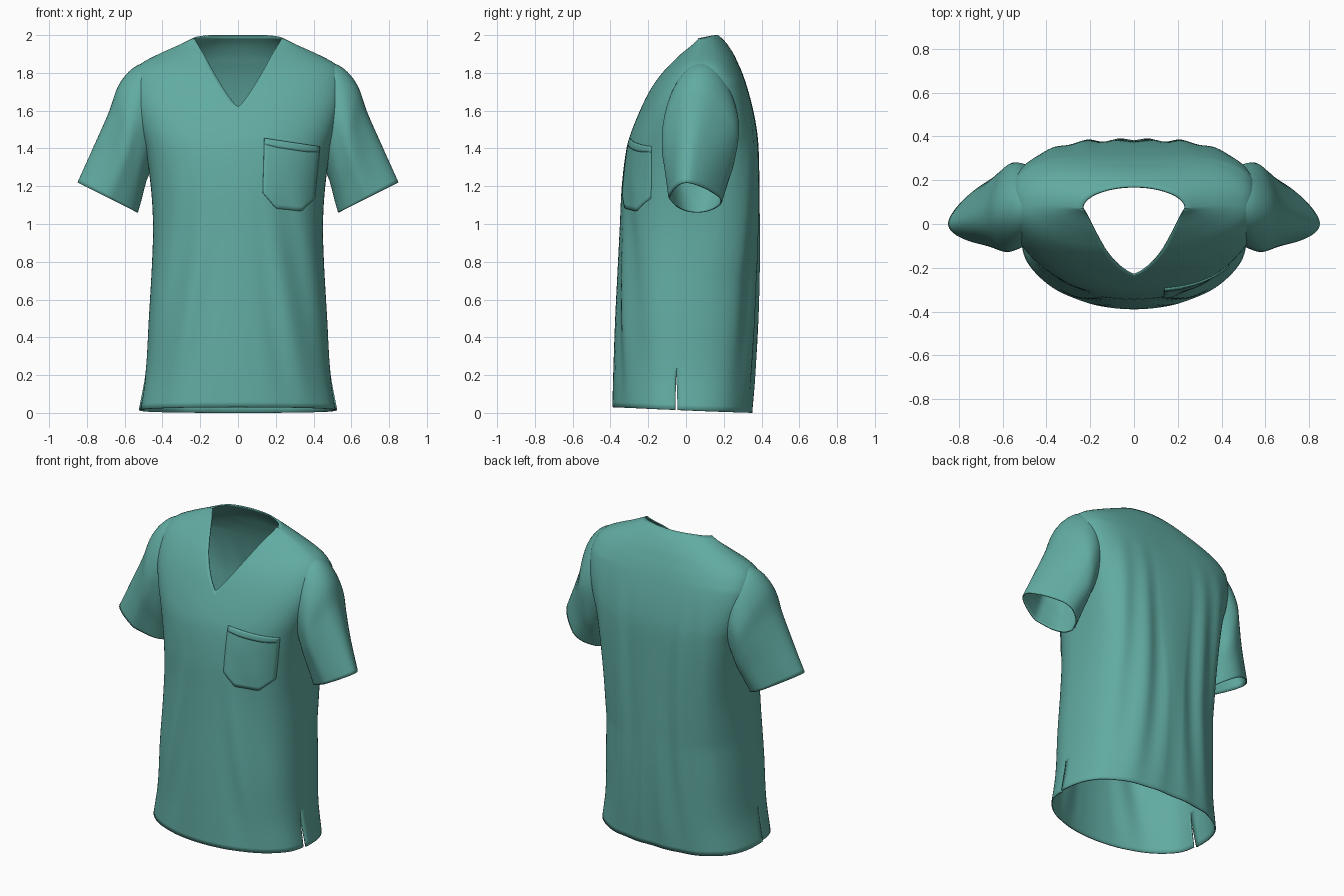
import bpy, bmesh, math
from mathutils import Vector

if "Cube" in bpy.data.objects:
    bpy.data.objects.remove(bpy.data.objects["Cube"])

fabric = bpy.data.materials.new("teal fabric")
fabric.diffuse_color = (0.12, 0.41, 0.36, 1)
fabric.use_nodes = True
fabric.node_tree.nodes["Principled BSDF"].inputs["Base Color"].default_value = fabric.diffuse_color

# height, half width, side seam y, front y, back y, front fullness
PROFILE = [
    (0.00, .525, -.05, -.39, .350, 1.0), (0.20, .490, -.05, -.385, .364, .95),
    (0.50, .472, -.03, -.375, .377, .85), (0.80, .455, .00, -.36, .384, .8),
    (1.00, .450, .02, -.35, .386, .75), (1.20, .462, .04, -.34, .386, .68),
    (1.40, .492, .06, -.315, .382, .6), (1.50, .522, .07, -.285, .373, .58),
    (1.62, .552, .08, -.235, .351, .58), (1.72, .562, .088, -.185, .325, .65),
    (1.80, .550, .09, -.130, .298, .75), (1.85, .512, .09, -.085, .276, .85),
    (1.90, .420, .09, -.04, .252, 1.0), (1.96, .302, .08, .015, .212, 1.0),
    (2.00, .235, .07, .05, .172, 1.0)]
V_LOW = 1.62
SLIT = 0.22


def section(z):
    """Smoothly interpolated profile values at height z."""
    z = min(max(z, 0), 2)
    i = max(k for k in range(len(PROFILE) - 1) if PROFILE[k][0] <= z)
    p, q = PROFILE[i], PROFILE[i + 1]
    o, r = PROFILE[max(i - 1, 0)], PROFILE[min(i + 2, len(PROFILE) - 1)]
    h = q[0] - p[0]
    t = (z - p[0]) / h
    out = []
    for k in range(1, 6):
        m0 = (q[k] - o[k]) / (q[0] - o[0]) * h
        m1 = (r[k] - p[k]) / (r[0] - p[0]) * h
        out.append((2*t**3 - 3*t*t + 1) * p[k] + (t**3 - 2*t*t + t) * m0
                   + (3*t*t - 2*t**3) * q[k] + (t**3 - t*t) * m1)
    return out


def bump(v, lo, hi):
    return math.sin(math.pi * (v - lo) / (hi - lo)) if lo < v < hi else 0


def front_y(x, z):
    w, yc, yf, yb, full = section(z)
    c = max(0, 1 - (x / w) ** 2) ** 0.5
    # diagonal drape folds running from the armpit to the hem
    drape = .011 * math.sin(30 * (x + .2 * z)) * bump(z, -.05, 1.3) * bump(x / w, .2, 1)
    return yc - (yc - yf) * c ** full + drape


def back_point(a, z):
    w, yc, yf, yb, full = section(z)
    # fuller across the shoulder blades, round at the neck
    e = .74 - .2 * bump(z, .7, 2.0)
    e += (1 - e) * min(1, max(0, (z - 1.75) / .23))
    x = w * max(0, math.sin(a)) ** e
    c = max(0, math.cos(a))
    y = yc + (yb - yc) * c ** e
    # broad folds fanning down from the yoke
    fan = x / (.7 + .3 * (1.8 - z) / 1.8) + .05 * math.sin(2.2 * z)
    y -= .010 * (1 + math.cos(fan * 32)) * bump(z, -.15, 1.7) * c - .008 * bump(z, -.15, 1.7) * c
    return x, y


def finish(name, bm, centre, thickness, mirror):
    bmesh.ops.recalc_face_normals(bm, faces=bm.faces)
    side = sum(f.normal.dot(f.calc_center_median() - centre) * f.calc_area() for f in bm.faces)
    if side < 0:
        bmesh.ops.reverse_faces(bm, faces=bm.faces)
    me = bpy.data.meshes.new(name)
    bm.to_mesh(me)
    bm.free()
    me.materials.append(fabric)
    ob = bpy.data.objects.new(name, me)
    bpy.context.collection.objects.link(ob)
    if mirror:
        m = ob.modifiers.new("mirror", 'MIRROR')
        m.use_clip = True
        m.merge_threshold = .0005
    s = ob.modifiers.new("cloth thickness", 'SOLIDIFY')
    s.thickness = thickness
    s.offset = -1
    bpy.ops.object.select_all(action='DESELECT')
    bpy.context.view_layer.objects.active = ob
    ob.select_set(True)
    bpy.ops.object.shade_smooth_by_angle(angle=math.radians(50))
    return ob


def grid_faces(bm, rows, closed=False):
    for a, b in zip(rows, rows[1:]):
        n = len(a)
        for j in range(n if closed else n - 1):
            k = (j + 1) % n
            bm.faces.new((a[j], a[k], b[k], b[j]))


def lift(y, z):
    """Raise the front hem and dip the front of the neck opening."""
    if z < .5:
        return .03 * (1 - z / .5) * max(0, (.35 - y) / .74)
    return -.018 * max(0, (z - 1.9) / .1) * min(1, max(0, (.15 - y) / .09))


# ---- body: right half lofted upward, V neck left open, side slit at the hem
heights = [V_LOW * i / 54 for i in range(55)] + [V_LOW + (2 - V_LOW) * i / 24 for i in range(1, 25)]
N = 36
bm = bmesh.new()
fronts, backs = [], []
for z in heights:
    w, yc = section(z)[:2]
    xv = .232 * ((z - V_LOW) / (2 - V_LOW)) ** .82 if z > V_LOW else 0
    a0 = math.asin(min(xv / w, .999))
    gap = .006 * (1 - z / SLIT) if z < SLIT else 0
    front, back = [], []
    for j in range(N + 1):
        a = a0 + (math.pi / 2 - a0) * j / N
        x = w * math.sin(a)
        y = front_y(x, z) if j < N else yc
        inset = gap * 2 * max(0, (j - N + 8) / 8)
        front.append(bm.verts.new((x - inset, y - gap * (j == N), z + lift(y, z))))
    for j in range(N + 1):
        a = math.pi / 2 * (1 - j / N)
        x, y = back_point(a, z)
        if j == N:
            x = 0
        if j == 0 and z >= SLIT:
            back.append(front[-1])
        else:
            back.append(bm.verts.new((x, y + gap * (j == 0), z + lift(y, z))))
    fronts.append(front)
    backs.append(back)
grid_faces(bm, fronts)
grid_faces(bm, backs)
# armhole opening, hidden beneath the sleeve
hole = []
for f in bm.faces:
    c = f.calc_center_median()
    if c.x > .45 and ((c.y - .085) / .12) ** 2 + ((c.z - 1.54) / .18) ** 2 < 1:
        hole.append(f)
bmesh.ops.delete(bm, geom=hole, context='FACES')
finish("shirt_body", bm, Vector((0, .02, 1)), .008, True)

# ---- sleeves: outer x z, inner x z, centre y, half depth
SLEEVE = [(.44, 1.872, .42, 1.32, .09, .15), (.55, 1.83, .455, 1.29, .085, .188),
          (.632, 1.735, .48, 1.24, .078, .202), (.685, 1.59, .495, 1.19, .069, .192),
          (.76, 1.42, .51, 1.13, .058, .165), (.85, 1.22, .53, 1.06, .046, .138)]
bm = bmesh.new()
rows = []
SUB, M = 6, 48
for i in range((len(SLEEVE) - 1) * SUB + 1):
    k = min(i // SUB, len(SLEEVE) - 2)
    t = i / SUB - k
    o, p = SLEEVE[max(k - 1, 0)], SLEEVE[k]
    q, r = SLEEVE[k + 1], SLEEVE[min(k + 2, len(SLEEVE) - 1)]
    ox, oz, ix, iz, yc, h = [
        .5 * (2*b + (c - a)*t + (2*a - 5*b + 4*c - d)*t*t + (3*b - a - 3*c + d)*t**3)
        for a, b, c, d in zip(o, p, q, r)]
    s = i / ((len(SLEEVE) - 1) * SUB)
    ring = []
    for j in range(M):
        a = 2 * math.pi * j / M
        ca, sa = math.cos(a), math.sin(a)
        crease = 1 + .03 * math.sin(5 * a + 4 * s) * bump(s, .15, 1.1)
        crease *= 1 - .38 * s * max(0, ca)
        ring.append(bm.verts.new(((ox + ix) / 2 + ca * (ox - ix) / 2,
                                  yc + sa * h * crease - .045 * s * max(ca, -.3),
                                  (oz + iz) / 2 + ca * (oz - iz) / 2)))
    rows.append(ring)
grid_faces(bm, rows, closed=True)
finish("sleeves", bm, Vector((.58, .07, 1.42)), .008, True)


# ---- chest pocket, following the chest surface, with clipped lower corners
def pocket_panel(name, t0, t1, proud, steps):
    bm = bmesh.new()
    rows = []
    for i in range(steps + 1):
        t = t0 + (t1 - t0) * i / steps
        row = []
        for j in range(17):
            u = j / 16
            x = .132 + .008 * t + u * (.275 + .02 * t)
            low = 1.09 - .03 * u + .075 * max(0, abs(u - .5) - .24) / .26
            top = 1.455 - .045 * u
            z = low + (top - low) * t
            row.append(bm.verts.new((x, front_y(x, z) - proud, z)))
        rows.append(row)
    grid_faces(bm, rows)
    finish(name, bm, Vector((.25, .2, 1.25)), .010, False)


pocket_panel("chest_pocket", 0, 1, .007, 16)
pocket_panel("pocket_hem", .89, 1, .0085, 3)
